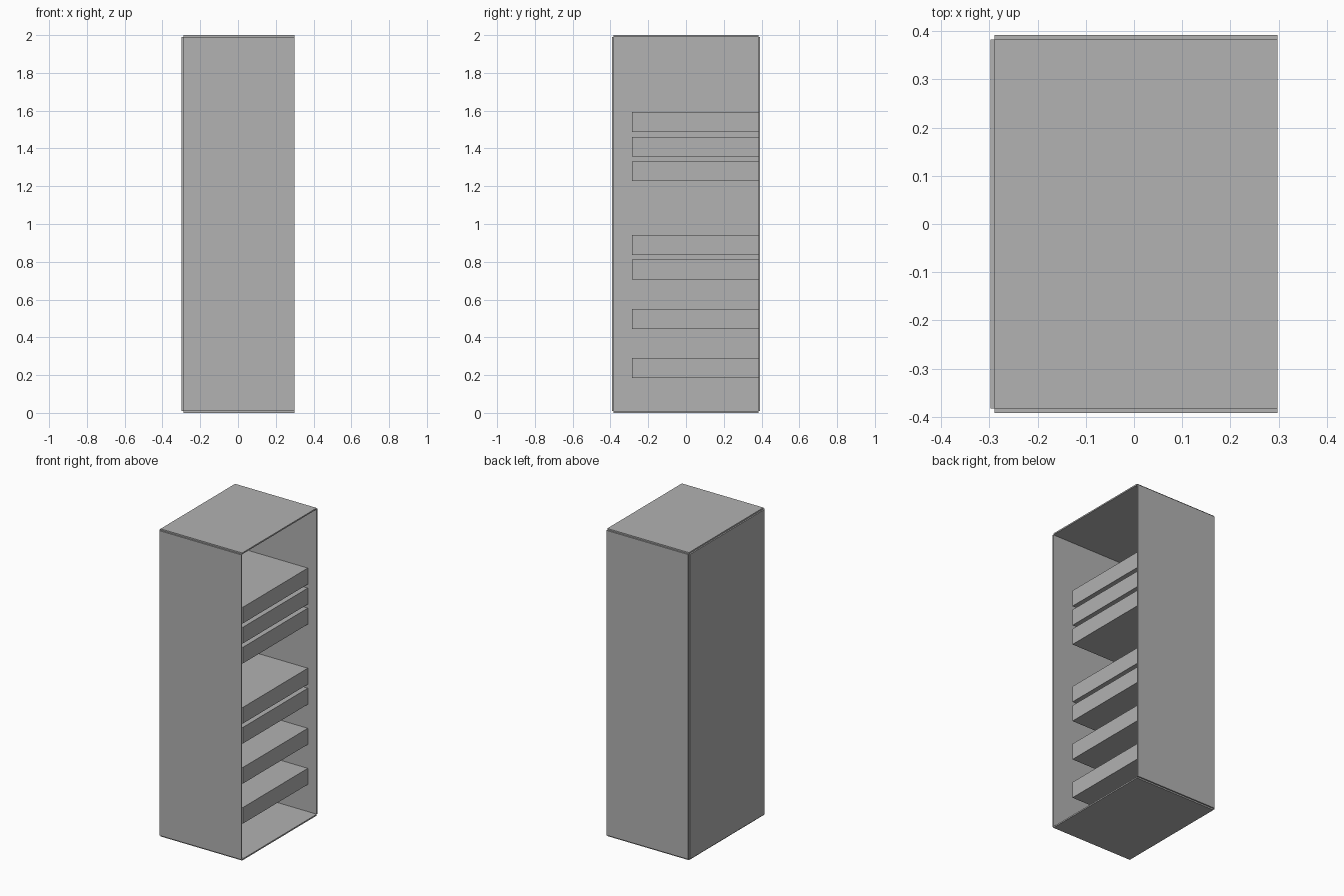
import bpy
import bmesh

cube = bpy.data.objects.get("Cube")
if cube:
    bpy.data.objects.remove(cube, do_unlink=True)

# One plain grey for the whole model
grey = bpy.data.materials.new("plain grey")
grey.use_nodes = True
colour = (0.445, 0.445, 0.445, 1.0)
grey.diffuse_color = colour
grey.node_tree.nodes["Principled BSDF"].inputs["Base Color"].default_value = colour


def box(name, low, high):
    """Axis-aligned box between two corners."""
    bm = bmesh.new()
    bmesh.ops.create_cube(bm, size=1.0)
    for v in bm.verts:
        v.co = [lo + (c + 0.5) * (hi - lo) for c, lo, hi in zip(v.co, low, high)]
    mesh = bpy.data.meshes.new(name)
    bm.to_mesh(mesh)
    bm.free()
    mesh.materials.append(grey)
    obj = bpy.data.objects.new(name, mesh)
    bpy.context.collection.objects.link(obj)
    return obj


# Outer and inner limits of the cabinet
X, Y, Z = 0.298, 0.392, 2.0
T = 0.009
xi, yi, zi = X - T, Y - T, Z - T

# Cabinet panels: each wall sits just outside the inner space; the +x side is open
box("front_panel", (-xi, -Y, T), (X, -yi, zi))
box("back_panel", (-xi, yi, T), (X, Y, zi))
box("end_panel", (-X, -yi, T), (-xi, yi, zi))
box("top_panel", (-xi, -yi, zi), (X, yi, Z))
box("bottom_panel", (-xi, -yi, 0), (X, yi, T))

# Equipment trays on an even pitch, with some slots left empty
PITCH, FIRST, HEIGHT = 0.1302, 0.185, 0.105
for number, slot in enumerate((0, 2, 4, 5, 8, 9, 10), start=1):
    z = FIRST + slot * PITCH
    box(f"tray_{number}", (-xi, -0.285, z), (0.234, yi, z + HEIGHT))
